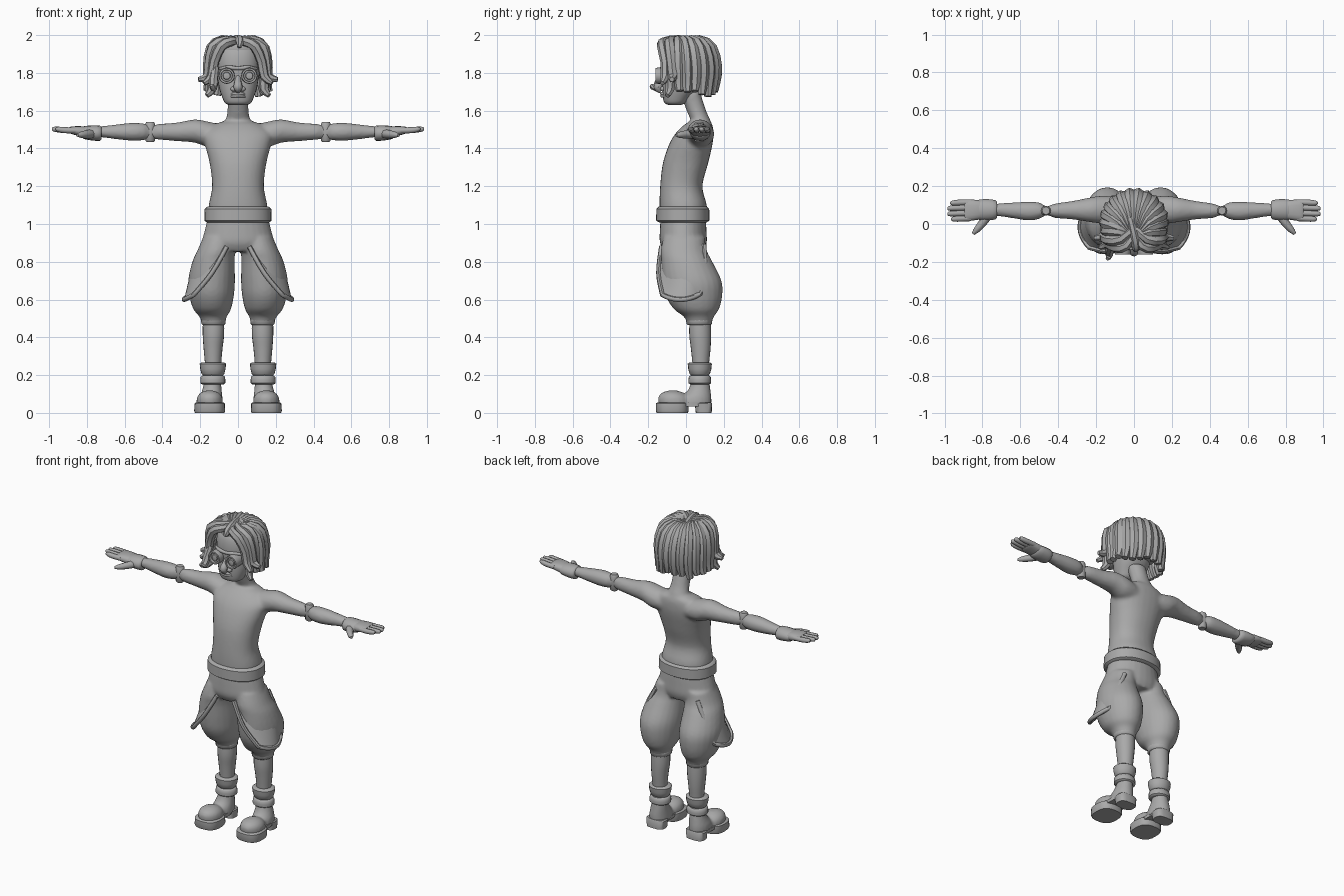
import bpy, bmesh, math, random
from mathutils import Vector

random.seed(4)
GREY = bpy.data.materials.new("plain_grey")
GREY.diffuse_color = (0.4, 0.4, 0.4, 1)


def spline(rows, k=4):
    """Catmull-Rom interpolation of equal-length tuples."""
    out = []
    for i in range(len(rows) - 1):
        p = [rows[max(i - 1, 0)], rows[i], rows[i + 1], rows[min(i + 2, len(rows) - 1)]]
        for j in range(k):
            t = j / k
            out.append(tuple(0.5 * (2 * b + (c - a) * t + (2 * a - 5 * b + 4 * c - d) * t * t
                                    + (3 * b - a - 3 * c + d) * t ** 3) for a, b, c, d in zip(*p)))
    return out + [tuple(rows[-1])]


def ring(c, u, v, n, e=1.0):
    pw = lambda q: math.copysign(abs(q) ** e, q)
    return [Vector(c) + u * pw(math.cos(a)) + v * pw(math.sin(a))
            for a in (2 * math.pi * i / n for i in range(n))]


def zloft(rows, n=20, e=1.0, k=4):
    """Rows of z, x, y, rx, ry."""
    return [ring((x, y, z), Vector((rx, 0, 0)), Vector((0, ry, 0)), n, e)
            for z, x, y, rx, ry in (spline(rows, k) if k else rows)]


def xloft(rows, s=1, n=16, e=1.0, k=4):
    """Rows of x, y, z, ry, rz."""
    return [ring((x * s, y, z), Vector((0, ry, 0)), Vector((0, 0, rz)), n, e)
            for x, y, z, ry, rz in (spline(rows, k) if k else rows)]


def tube(pts, n=8, k=3):
    """Rows of x, y, z, radius swept along their path."""
    pts = spline(pts, k) if k else pts
    cs = [Vector(p[:3]) for p in pts]
    out, u = [], None
    for i, c in enumerate(cs):
        t = (cs[min(i + 1, len(cs) - 1)] - cs[max(i - 1, 0)]).normalized()
        if u is None:
            u = t.orthogonal()
        u = (u - t * u.dot(t)).normalized()
        out.append(ring(c, u * pts[i][3], t.cross(u) * pts[i][3], n))
    return out


def part(name, *lofts, mirror=False, remesh=0, angle=45):
    """Skin each stack of rings, cap the ends and make one object."""
    bm = bmesh.new()
    for rings in lofts:
        vs = [[bm.verts.new(p) for p in r] for r in rings]
        n = len(vs[0])
        for a, b in zip(vs, vs[1:]):
            for i in range(n):
                bm.faces.new((a[i], a[(i + 1) % n], b[(i + 1) % n], b[i]))
        bm.faces.new(vs[0])
        bm.faces.new(vs[-1])
    bmesh.ops.recalc_face_normals(bm, faces=bm.faces)
    me = bpy.data.meshes.new(name)
    bm.to_mesh(me)
    bm.free()
    me.materials.append(GREY)
    me.shade_smooth()
    me.set_sharp_from_angle(angle=math.radians(angle))
    ob = bpy.data.objects.new(name, me)
    bpy.context.collection.objects.link(ob)
    if remesh:
        m = ob.modifiers.new("blend", 'REMESH')
        m.mode, m.voxel_size, m.use_smooth_shade = 'VOXEL', remesh, True
        m = ob.modifiers.new("soften", 'SMOOTH')
        m.factor, m.iterations = 0.5, 4
    if mirror:
        m = ob.modifiers.new("mirror", 'MIRROR')
        m.use_mirror_merge = False
    return ob


# Torso, neck and arms blended into one skin
torso = zloft([(1.03, 0, -.015, .155, .12), (1.1, 0, -.015, .155, .125), (1.2, 0, -.025, .137, .112),
               (1.32, 0, -.003, .15, .12), (1.42, 0, .025, .175, .115), (1.48, 0, .045, .18, .1),
               (1.525, 0, .065, .13, .075), (1.545, 0, .075, .07, .05)], 28, .9)
neck = zloft([(1.48, 0, .085, .085, .055), (1.54, 0, .08, .068, .053), (1.6, 0, .055, .056, .052),
              (1.7, 0, .02, .056, .055)])
arm = [(.08, .07, 1.465, .07, .06), (.16, .075, 1.475, .075, .068), (.23, .075, 1.492, .066, .062),
       (.32, .073, 1.488, .05, .05), (.42, .07, 1.488, .038, .042), (.46, .07, 1.487, .022, .036),
       (.5, .07, 1.488, .044, .045), (.56, .068, 1.488, .05, .048), (.64, .072, 1.488, .042, .04),
       (.72, .075, 1.488, .034, .03), (.77, .075, 1.488, .034, .028)]
part("body", torso, neck, xloft(arm), xloft(arm, -1), remesh=.011)
part("elbow_joint", zloft([(1.435, .465, .07, .02, .02), (1.442, .465, .07, .026, .026),
                           (1.53, .465, .07, .026, .026), (1.54, .465, .07, .02, .02)], 12, k=0), mirror=True)

# Gloves
part("glove_cuff", xloft([(.722, .075, 1.482, .035, .028), (.73, .075, 1.48, .05, .04),
                          (.77, .075, 1.482, .056, .04), (.815, .075, 1.484, .054, .034),
                          (.83, .075, 1.486, .045, .025)], k=2), mirror=True)
part("palm", xloft([(.8, .075, 1.486, .048, .028), (.84, .074, 1.492, .054, .026),
                    (.88, .072, 1.496, .055, .02), (.895, .072, 1.497, .05, .014)], e=.8), mirror=True)
part("fingers", *[tube([(.86, y, 1.495, .015), (.92, y - .002, 1.497, .016),
                        (tip - .012, y - .004, 1.502, .013), (tip, y - .004, 1.502, .006)])
                  for y, tip in ((.03, .965), (.058, .985), (.087, .985), (.115, .97))], mirror=True)
part("thumb", tube([(.77, .05, 1.478, .025), (.8, .005, 1.475, .022), (.83, -.03, 1.472, .017),
                    (.85, -.052, 1.47, .008)]), mirror=True)

# Head and face
part("head", zloft([(1.63, 0, -.06, .045, .03), (1.64, 0, -.058, .068, .055), (1.67, 0, -.05, .083, .072),
                    (1.72, 0, -.03, .1, .095), (1.78, 0, -.012, .11, .112), (1.86, 0, .0, .12, .125),
                    (1.92, 0, .005, .11, .115), (1.96, 0, .005, .07, .075), (1.97, 0, .005, .03, .03)], 28, .88))
part("nose", tube([(0, -.105, 1.79, .012), (0, -.13, 1.755, .018), (0, -.148, 1.725, .024),
                   (0, -.13, 1.705, .016)]))
part("nostril", tube([(.01, -.125, 1.715, .012), (.028, -.122, 1.715, .014), (.038, -.115, 1.715, .005)]), mirror=True)
part("lips", *[tube([(-.04, -.112, z, .004), (-.015, -.126, z + .004, .009), (.015, -.126, z + .004, .009),
                     (.04, -.112, z, .004)]) for z in (1.674, 1.686)])
part("brow", tube([(-.098, -.085, 1.822, .008), (-.05, -.122, 1.828, .012), (0, -.128, 1.824, .01),
                   (.05, -.122, 1.828, .012), (.098, -.085, 1.822, .008)]))
part("goggle", [ring((.06, y, 1.785), Vector((r, 0, 0)), Vector((0, 0, r)), 20) for y, r in (
    (-.08, .04), (-.15, .043), (-.162, .04), (-.162, .031), (-.148, .029),
    (-.148, .021), (-.157, .018), (-.159, .004))], mirror=True, angle=30)

# Scalp and thick locks of hair
part("scalp", zloft([(1.74, 0, .06, .09, .085), (1.8, 0, .05, .125, .115), (1.87, 0, .035, .14, .135),
                     (1.94, 0, .015, .12, .125), (1.975, 0, .0, .07, .08), (1.985, 0, 0, .02, .02)]))
locks = []
for i in range(14):
    a = math.radians(-18 + 216 * i / 13)
    dx, dy, drop = math.cos(a), math.sin(a), random.uniform(-.02, .02)
    back = max(dy, 0)
    locks.append(tube([(.015 * dx, -.06, 1.955, .018), (.085 * dx, -.015 + .085 * dy, 1.973, .027),
                       (.14 * dx, .002 + .135 * dy, 1.93, .031), (.155 * dx, .01 + .152 * dy, 1.83, .031),
                       (.152 * dx, .01 + .145 * dy, 1.75, .029),
                       (.165 * dx, .01 + .14 * dy, 1.715 - .03 * back + drop, .02)], 7, 2))
# Parted fringe, with flicked ends at the temples
for s in (1, -1):
    locks += [tube([(x * s, y, z, r) for x, y, z, r in path], 7, 2) for path in (
        [(-.01, -.04, 1.965, .02), (.04, -.115, 1.965, .025), (.09, -.125, 1.94, .028),
         (.125, -.11, 1.86, .026), (.14, -.11, 1.78, .024), (.18, -.125, 1.745, .012)],
        [(0, -.02, 1.97, .02), (.07, -.08, 1.97, .027), (.13, -.085, 1.94, .03),
         (.15, -.075, 1.85, .029), (.16, -.07, 1.78, .027), (.21, -.075, 1.765, .013)],
        [(.13, -.07, 1.86, .022), (.14, -.08, 1.77, .027), (.14, -.085, 1.71, .024),
         (.165, -.1, 1.68, .013)])]
locks.append(tube([(-.12, -.11, 1.83, .02), (-.13, -.135, 1.76, .024), (-.13, -.165, 1.72, .02),
                   (-.14, -.185, 1.735, .01)], 7, 2))
locks.append(tube([(-.02, .03, 1.975, .02), (0, -.05, 1.98, .022), (.012, -.12, 1.965, .024),
                   (.005, -.14, 1.935, .01)], 7, 2))
part("hair_locks", *locks)

# Baggy trousers: hips and two full legs
hips = zloft([(1.03, 0, -.015, .16, .12), (.96, 0, -.015, .178, .124), (.9, 0, -.014, .192, .124),
              (.855, 0, -.01, .18, .105)], 28)
leg = [(.93, .1, -.01, .085, .11), (.86, .115, -.012, .1, .122), (.8, .13, .005, .112, .135),
       (.7, .14, .032, .124, .156), (.62, .14, .042, .118, .15), (.55, .137, .055, .1, .12),
       (.51, .132, .068, .073, .08), (.475, .13, .07, .06, .065)]
part("trousers", hips, *[zloft([(z, x * s, y, a, b) for z, x, y, a, b in leg], 24) for s in (1, -1)], remesh=.0095)
part("trouser_cuff", zloft([(.465, .13, .07, .056, .06), (.472, .13, .07, .064, .068),
                            (.5, .13, .07, .066, .07), (.51, .13, .07, .058, .06)], k=0), mirror=True)
part("waistband", zloft([(1.008, 0, -.017, .165, .125), (1.018, 0, -.017, .178, .141),
                         (1.08, 0, -.017, .176, .14), (1.092, 0, -.017, .162, .127)], 32, .92, k=0), mirror=False)

# Draped side pockets with a rolled rim
front = spline([(.06, -.13, .88), (.14, -.145, .74), (.235, -.125, .625)])
side = spline([(.18, -.02, .91), (.24, -.02, .76), (.285, -.025, .6)])
back = spline([(.15, .095, .89), (.215, .1, .75), (.25, .075, .63)])
rows = []
for f, m, b in zip(front, side, back):
    f, m, b = Vector(f), Vector(m), Vector(b)
    c = 2 * m - (f + b) / 2
    rows.append([f * (1 - t) ** 2 + c * 2 * t * (1 - t) + b * t * t for t in (i / 10 for i in range(11))])
part("side_pocket", rows, mirror=True)
rim = [r[0] for r in rows] + rows[-1][1:-1] + [r[-1] for r in reversed(rows)]
part("pocket_rim", tube([(*p, .013) for p in rim], k=0), mirror=True)

# Shins
part("shin", zloft([(.52, .13, .075, .055, .055), (.42, .13, .075, .057, .058), (.34, .132, .078, .05, .052),
                    (.26, .132, .078, .043, .044), (.2, .132, .078, .042, .043)]), mirror=True)

# Boots: upper, rolled cuffs, sole and heel
part("boot_upper",
     zloft([(.04, .15, -.06, .07, .085), (.08, .15, -.065, .068, .083), (.105, .15, -.07, .05, .06),
            (.118, .15, -.07, .02, .025)]),
     zloft([(.04, .142, .05, .062, .085), (.08, .142, .055, .06, .08), (.12, .138, .07, .052, .06),
            (.16, .135, .075, .046, .05), (.21, .134, .075, .046, .05)]), mirror=True, remesh=.009)
part("boot_cuffs", *[zloft([(z, .133, .073, r - .014, r - .02), (z + .008, .133, .073, r, r - .006),
                            (z + h - .008, .133, .073, r + g, r + g - .006), (z + h, .133, .073, r - .012, r - .018)],
                           k=2) for z, h, r, g in ((.15, .048, .066, -.002), (.198, .07, .06, .01))], mirror=True)
part("boot_sole",
     zloft([(0, .15, -.073, .078, .082), (.01, .15, -.073, .082, .087), (.05, .15, -.073, .08, .086),
            (.056, .15, -.073, .072, .078)], 24, .75, k=0),
     zloft([(0, .142, .094, .06, .042), (.05, .142, .092, .064, .046), (.056, .142, .092, .058, .042)], 20, .65, k=0),
     zloft([(.034, .145, .02, .06, .08), (.055, .145, .02, .06, .08)], 20, .7, k=0), mirror=True)
